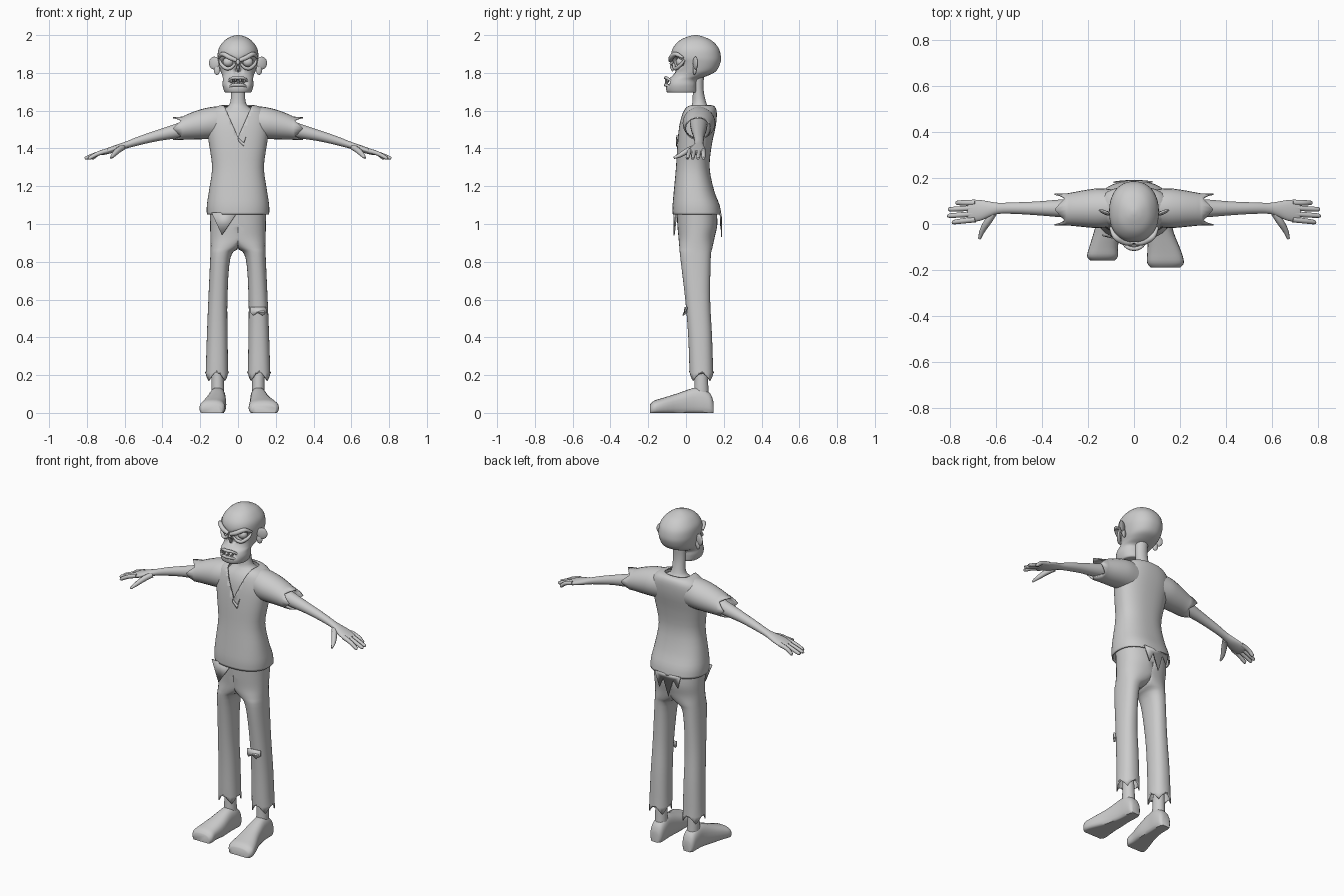
import bpy, bmesh, math
from mathutils import Vector

grey = bpy.data.materials.new("plain grey")
grey.diffuse_color = (0.6, 0.6, 0.6, 1)


def finish(name, bm, angle=50, thick=0):
    bmesh.ops.recalc_face_normals(bm, faces=bm.faces)
    me = bpy.data.meshes.new(name)
    bm.to_mesh(me)
    bm.free()
    ob = bpy.data.objects.new(name, me)
    bpy.context.collection.objects.link(ob)
    me.materials.append(grey)
    bpy.ops.object.select_all(action='DESELECT')
    ob.select_set(True)
    bpy.context.view_layer.objects.active = ob
    bpy.ops.object.shade_smooth_by_angle(angle=math.radians(angle))
    if thick:
        m = ob.modifiers.new("cloth", 'SOLIDIFY')
        m.thickness, m.offset = thick, -1
    return ob


def catmull(rows, steps):
    out = []
    for i in range(len(rows) - 1):
        p = [rows[max(0, min(len(rows) - 1, i + k))] for k in (-1, 0, 1, 2)]
        for s in range(steps):
            t = s / steps
            out.append([0.5 * (2 * b + (c - a) * t + (2 * a - 5 * b + 4 * c - d) * t * t
                               + (3 * b - a - 3 * c + d) * t ** 3) for a, b, c, d in zip(*p)])
    return out + [list(rows[-1])]


def loft(name, axis, rows, n=24, steps=3, power=2.0, side=1, caps=(True, True),
         jag=None, warp=None, edit=None, thick=0, angle=50):
    """Rows are (position, a0, a1, b0, b1): a box around each section across the axis."""
    bm = bmesh.new()
    rings = []
    data = catmull(rows, steps)
    for r, (p, a0, a1, b0, b1) in enumerate(data):
        ring = []
        for i in range(n):
            t = 2 * math.pi * i / n
            c, s = math.cos(t), math.sin(t)
            a = (a0 + a1) / 2 + (a1 - a0) / 2 * math.copysign(abs(c) ** (2 / power), c)
            b = (b0 + b1) / 2 + (b1 - b0) / 2 * math.copysign(abs(s) ** (2 / power), s)
            q = p + (jag(i) if jag and r == len(data) - 1 else 0)
            v = Vector({'x': (q, a, b), 'y': (a, q, b), 'z': (a, b, q)}[axis])
            if warp:
                v = warp(v)
            v.x *= side
            ring.append(bm.verts.new(v))
        rings.append(ring)
    for r0, r1 in zip(rings, rings[1:]):
        for i in range(n):
            j = (i + 1) % n
            bm.faces.new((r0[i], r0[j], r1[j], r1[i]))
    for on, ring in zip(caps, (rings[0], rings[-1])):
        if on:
            bm.faces.new(ring)
    if edit:
        edit(bm)
    return finish(name, bm, angle, thick)


def tube(name, pts, radii, n=10):
    """Round bar through a few points, tapered at will."""
    bm = bmesh.new()
    rows = catmull([(*p, r) for p, r in zip(pts, radii)], 4)
    rings = []
    for k, row in enumerate(rows):
        d = Vector(rows[min(k + 1, len(rows) - 1)][:3]) - Vector(rows[max(k - 1, 0)][:3])
        q = d.to_track_quat('Z', 'Y')
        rings.append([bm.verts.new(Vector(row[:3]) + q @ Vector(
            (row[3] * math.cos(2 * math.pi * i / n), row[3] * math.sin(2 * math.pi * i / n), 0)))
            for i in range(n)])
    for r0, r1 in zip(rings, rings[1:]):
        for i in range(n):
            bm.faces.new((r0[i], r0[(i + 1) % n], r1[(i + 1) % n], r1[i]))
    bm.faces.new(rings[0])
    bm.faces.new(rings[-1])
    return finish(name, bm)


def ball(name, loc, scale, turn=0):
    bm = bmesh.new()
    bmesh.ops.create_uvsphere(bm, u_segments=20, v_segments=12, radius=1)
    bmesh.ops.scale(bm, vec=scale, verts=bm.verts)
    ob = finish(name, bm)
    ob.location, ob.rotation_euler = loc, (0, 0, turn)


def rag(name, pts):
    """Thin torn scrap of cloth."""
    bm = bmesh.new()
    bm.faces.new([bm.verts.new(p) for p in pts])
    finish(name, bm, thick=0.006)


def zigzag(period, depth):
    return lambda i: depth * abs(i % period - period / 2) / (period / 2)


# Head: skull and jaw in one form, with pressed-in sockets, nose and mouth
def face(v):
    if v.y < 0.04:
        x = abs(v.x)
        v.y += 0.036 * math.exp(-(((x - 0.052) / 0.03) ** 2 + ((v.z - 1.857) / 0.026) ** 2) ** 2)
        v.y += 0.022 * math.exp(-((x - 0.012) / 0.009) ** 2 - ((v.z - 1.812) / 0.014) ** 2)
        v.y += 0.03 * math.exp(-(x / 0.045) ** 4 - ((v.z - 1.752 + 4 * x * x) / 0.011) ** 2)
    return v


loft("head", 'z', [(1.695, -.06, .06, -.085, .045), (1.70, -.072, .072, -.102, .058),
                   (1.735, -.082, .082, -.106, .06), (1.765, -.08, .08, -.095, .066),
                   (1.785, -.083, .083, -.072, .115), (1.81, -.093, .093, -.058, .16),
                   (1.85, -.103, .103, -.064, .181), (1.885, -.108, .108, -.079, .185),
                   (1.93, -.102, .102, -.07, .173), (1.97, -.073, .073, -.036, .138),
                   (1.992, -.037, .037, .01, .09), (2.0, -.008, .008, .042, .06)],
     n=72, steps=4, power=2.2, warp=face)

for s in (-1, 1):
    ball("eyeball", (s * .052, -.03, 1.857), (.028, .024, .025))
    tube("brow", [(s * .008, -.082, 1.866), (s * .045, -.078, 1.882), (s * .082, -.055, 1.9),
                  (s * .102, -.015, 1.88)], [.011, .013, .012, .006])
    tube("under_eye_rim", [(s * .014, -.066, 1.85), (s * .035, -.062, 1.828), (s * .062, -.052, 1.824),
                           (s * .088, -.026, 1.845), (s * .097, -.008, 1.87)], [.006, .009, .01, .009, .005])
    # Ears swept back, with a small lobe
    ball("ear", (s * .126, .05, 1.852), (.03, .009, .034), s * .4)
    ball("ear_lobe", (s * .112, .046, 1.815), (.017, .009, .026), s * .3)
tube("nose_bridge", [(0, -.074, 1.868), (0, -.078, 1.838), (0, -.07, 1.808)], [.01, .009, .004])
for name, z, lift in (("upper_lip", 1.764, .014), ("lower_lip", 1.728, .012)):
    tube(name, [(-.056, -.072, z - .012), (-.03, -.1, z + lift - .006), (0, -.108, z + lift - .004),
                (.03, -.1, z + lift - .006), (.056, -.072, z - .012)], [.005, .008, .009, .008, .005])
for x, z, h in ((-.036, 1.762, -.016), (-.013, 1.768, -.013), (.012, 1.768, -.018), (.034, 1.762, -.012),
                (-.024, 1.739, .014), (.002, 1.74, .012), (.026, 1.738, .017)):
    y = -.106 + 9 * x * x
    tube("tooth", [(x, y, z), (x, y - .003, z + h)], [.008, .004], 6)

# Neck and chest under the shirt
loft("neck_and_chest", 'z', [(1.36, -.12, .12, -.035, .105), (1.52, -.135, .135, -.02, .13),
                             (1.58, -.12, .12, -.002, .14), (1.612, -.07, .07, .02, .125),
                             (1.64, -.042, .042, .033, .108), (1.72, -.037, .037, .035, .092),
                             (1.82, -.04, .04, .02, .1)])


# Shirt with an open V at the throat
def cut_v(bm):
    for s in (-1, 1):
        fs = [f for f in bm.faces if f.calc_center_median().y < .06 and f.calc_center_median().z > 1.4]
        geom = list({e for f in fs for e in f.edges} | {v for f in fs for v in f.verts}) + fs
        bmesh.ops.bisect_plane(bm, geom=geom, plane_co=(0, 0, 1.46), plane_no=(s * .17, 0, -.075))
    hole = [f for f in bm.faces if (c := f.calc_center_median()).y < .06
            and c.z - 1.46 > abs(c.x) * .17 / .075]
    bmesh.ops.delete(bm, geom=hole, context='FACES')


loft("shirt", 'z', [(1.63, -.078, .078, .012, .128), (1.622, -.112, .112, -.004, .152),
                    (1.59, -.152, .152, -.02, .163), (1.52, -.166, .166, -.036, .158),
                    (1.42, -.153, .153, -.046, .137), (1.3, -.137, .137, -.053, .125),
                    (1.18, -.153, .153, -.064, .148), (1.1, -.165, .165, -.071, .178),
                    (1.05, -.165, .165, -.07, .187)],
     n=48, power=2.4, caps=(False, False), edit=cut_v, thick=.007)
rag("front_shirt_tatter", [(-.14, -.052, 1.06), (-.085, -.066, .94), (-.005, -.066, 1.06)])
rag("back_shirt_tatter", [(-.09, .178, 1.06), (-.075, .181, .99), (-.045, .184, 1.035),
                          (-.015, .185, .93), (.02, .185, 1.03), (.045, .184, .97), (.08, .18, 1.06)])
rag("chest_tear", [(0, -.052, 1.46), (.002, -.053, 1.44), (.03, -.053, 1.41), (.045, -.05, 1.47), (.03, -.053, 1.43)])

for s, label in ((-1, "left"), (1, "right")):
    # Ragged sleeve, bare arm and hand
    loft(label + "_sleeve", 'x', [(.09, -.01, .15, 1.45, 1.624), (.15, -.018, .155, 1.45, 1.618),
                                  (.21, -.014, .148, 1.448, 1.603), (.27, -.008, .137, 1.447, 1.58),
                                  (.30, -.006, .132, 1.445, 1.565)],
         side=s, caps=(True, False), jag=zigzag(6, .045), thick=.006)
    loft(label + "_arm", 'x', [(.18, .02, .115, 1.48, 1.58), (.3, .028, .108, 1.457, 1.54),
                               (.42, .038, .098, 1.44, 1.5), (.52, .044, .094, 1.418, 1.466),
                               (.59, .044, .092, 1.4, 1.438), (.63, .03, .098, 1.386, 1.424),
                               (.67, .014, .104, 1.375, 1.41), (.71, .01, .104, 1.366, 1.395),
                               (.725, .016, .098, 1.367, 1.388)], side=s)
    for y, y2, tip in ((.02, .008, .79), (.045, .036, .808), (.07, .064, .805), (.093, .092, .775)):
        tube(label + "_finger", [(s * .69, y, 1.388), (s * .74, (y + y2) / 2, 1.373), (s * (tip - .006), y2, 1.35),
                                 (s * tip, y2, 1.347)], [.013, .0115, .0095, .004], 8)
    tube(label + "_thumb", [(s * .61, .05, 1.405), (s * .635, .012, 1.39), (s * .66, -.03, 1.365),
                            (s * .672, -.064, 1.35)], [.016, .016, .012, .006], 8)

    # Trouser leg, meeting its twin on the centre line above the crotch
    loft(label + "_trouser_leg", 'z', [(1.1, -.15, .15, -.05, .16), (1.0, -.148, .148, -.046, .166),
                                       (.93, -.12, .146, -.04, .152), (.875, -.015, .145, -.035, .14),
                                       (.82, .04, .147, -.03, .131), (.6, .056, .157, -.004, .128),
                                       (.4, .055, .165, .012, .138), (.17, .052, .172, .02, .145)],
         n=32, steps=4, power=2.3, side=s, caps=(True, False), jag=zigzag(8, .05), thick=.006,
         warp=lambda v: Vector((max(v.x, 0), v.y, v.z)))

    # Ankle and bare flat-soled foot; the right foot is larger
    loft(label + "_ankle", 'z', [(.04, .07, .14, .04, .125), (.14, .074, .141, .045, .118),
                                 (.3, .08, .138, .05, .11)], side=s)
    k, w = (1, 1) if s > 0 else (.83, .84)
    rows = [(.145, .108, .025, .06), (.13, .107, .038, .1), (.09, .107, .043, .13), (.04, .11, .045, .132),
            (-.04 * k, .118, .056, .105), (-.12 * k, .132, .074 * w, .08),
            (-.168 * k, .137, .08 * w, .065), (-.19 * k, .137, .064 * w, .045)]
    loft(label + "_foot", 'y', [(y, c - h, c + h, -.015, top) for y, c, h, top in rows], side=s, power=2.5,
         warp=lambda v: Vector((v.x, v.y, max(v.z, 0))))

# Torn flap at one knee
rag("knee_flap", [(.066, -.002, .56), (.066, -.006, .53), (.08, -.012, .515), (.105, -.01, .53),
                  (.13, -.012, .515), (.15, .005, .53), (.148, .008, .56)])
